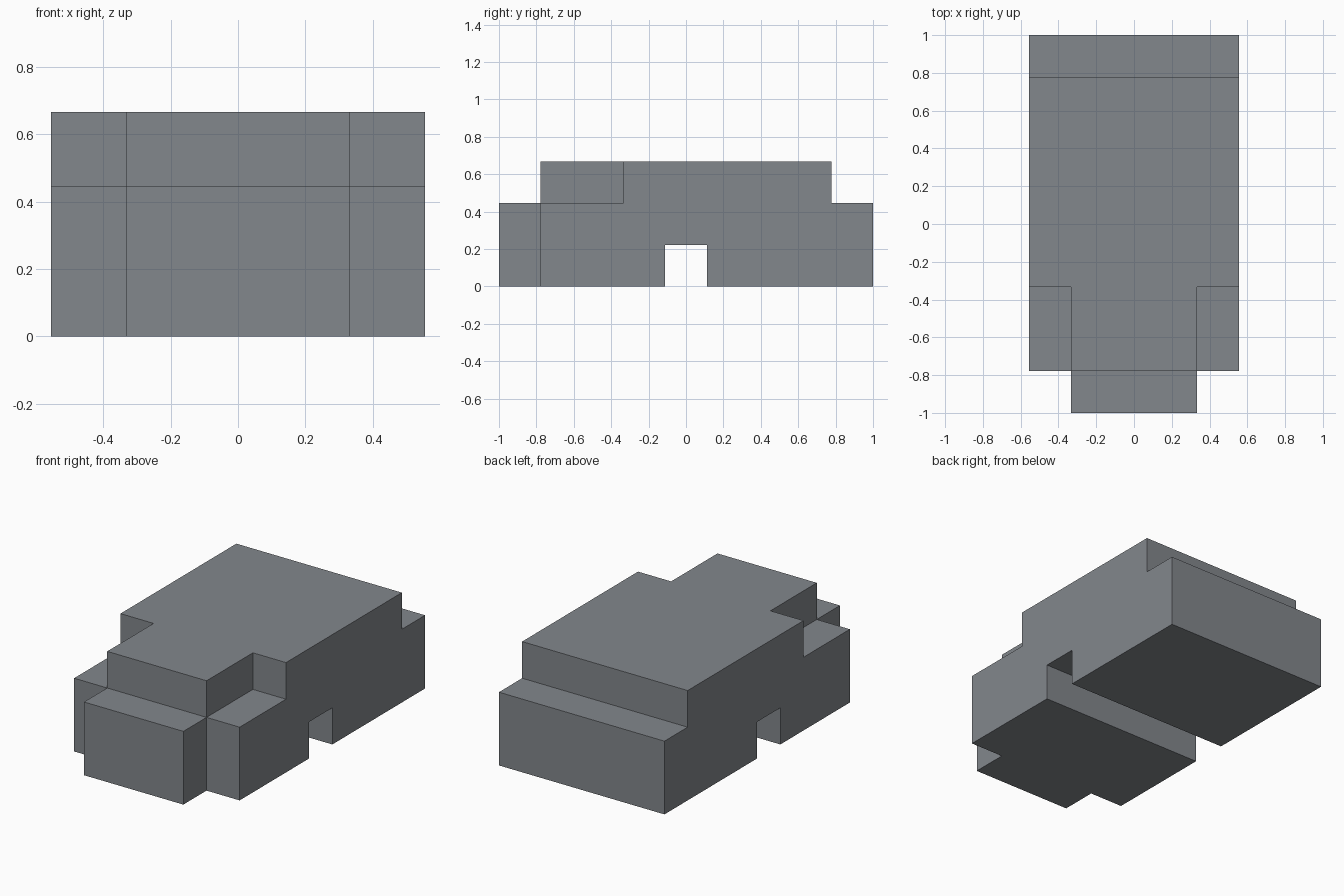
import bpy
import bmesh

cube = bpy.data.objects.get("Cube")
if cube:
    bpy.data.objects.remove(cube, do_unlink=True)

U = 1 / 9  # the block is 18 units long

# Slate grey for the whole block
GREY = (0.225, 0.242, 0.262, 1)
grey = bpy.data.materials.new("slate_grey")
grey.use_nodes = True
grey.diffuse_color = GREY
grey.node_tree.nodes["Principled BSDF"].inputs["Base Color"].default_value = GREY


def extrude_profile(name, profile, x0, x1):
    """Solid made by sweeping a (y, z) side profile from x0 to x1, in units."""
    bm = bmesh.new()
    face = bm.faces.new([bm.verts.new((x0 * U, y * U, z * U)) for y, z in profile])
    swept = bmesh.ops.extrude_face_region(bm, geom=[face])["geom"]
    verts = [v for v in swept if isinstance(v, bmesh.types.BMVert)]
    bmesh.ops.translate(bm, verts=verts, vec=((x1 - x0) * U, 0, 0))
    bmesh.ops.recalc_face_normals(bm, faces=bm.faces)
    mesh = bpy.data.meshes.new(name)
    bm.to_mesh(mesh)
    bm.free()
    mesh.materials.append(grey)
    obj = bpy.data.objects.new(name, mesh)
    bpy.context.collection.objects.link(obj)
    return obj


# Body: stepped front and back, with a channel across the underside
body = extrude_profile("stepped_body", [
    (-9, 0), (-1, 0), (-1, 2), (1, 2), (1, 0), (9, 0),
    (9, 4), (7, 4), (7, 6), (-7, 6), (-7, 4), (-9, 4)], -5, 5)

# Front corners: a full-height notch and a shelf behind it on each side
CORNER = [(-10, -1), (-7, -1), (-7, 4), (-3, 4), (-3, 7), (-10, 7)]
for side, x0, x1 in (("left", 3, 6), ("right", -6, -3)):
    cutter = extrude_profile(side + "_corner_cutter", CORNER, x0, x1)
    cutter.hide_render = True
    mod = body.modifiers.new(side + "_corner", 'BOOLEAN')
    mod.operation = 'DIFFERENCE'
    mod.solver = 'EXACT'
    mod.object = cutter
    bpy.context.view_layer.objects.active = body
    bpy.ops.object.modifier_apply(modifier=mod.name)
    bpy.data.objects.remove(cutter, do_unlink=True)
